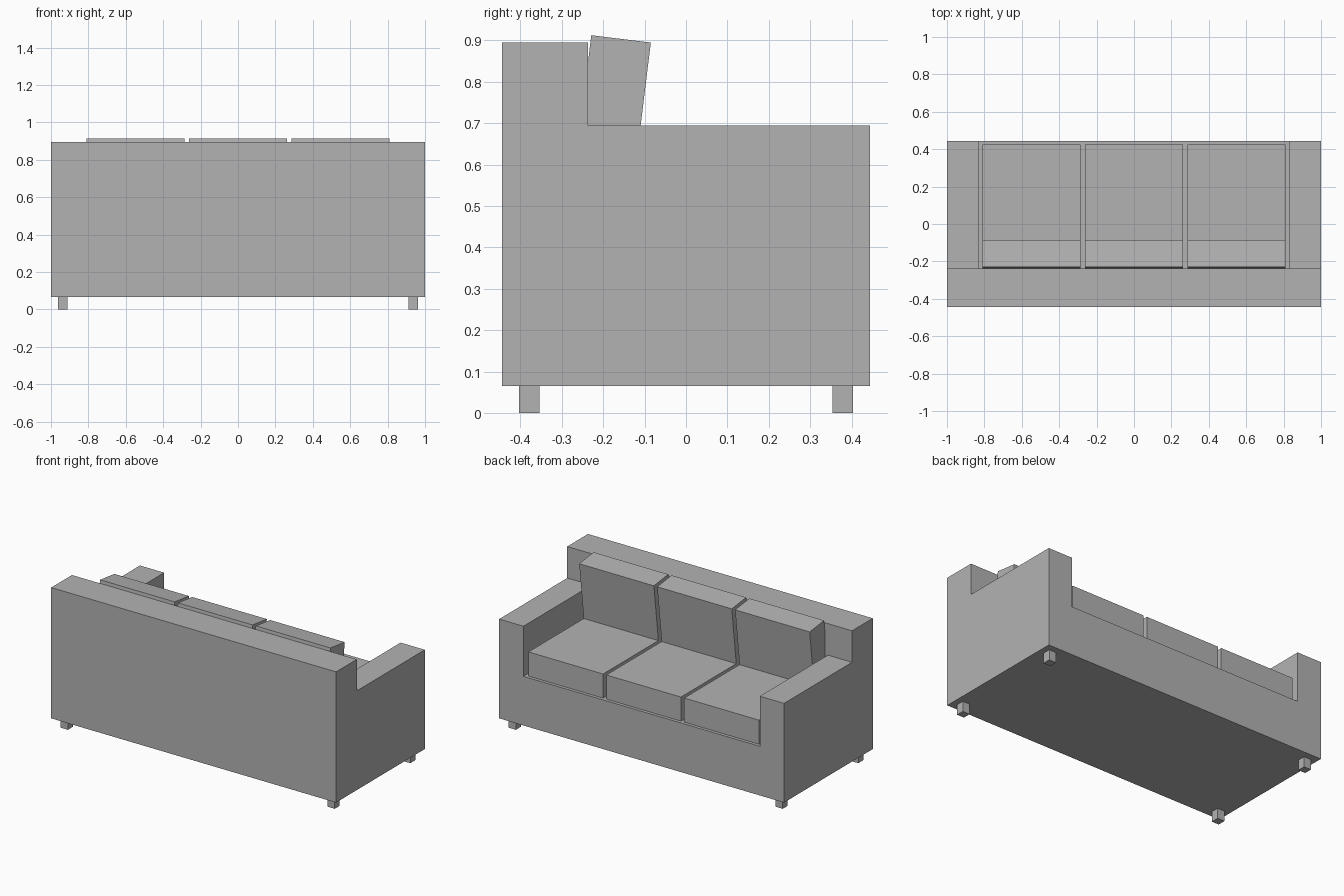
import bpy, bmesh, math
from mathutils import Matrix, Vector

if "Cube" in bpy.data.objects:
    bpy.data.objects.remove(bpy.data.objects["Cube"])

grey = bpy.data.materials.new("sofa grey")
grey.diffuse_color = (0.45, 0.45, 0.45, 1)
grey.use_nodes = True
grey.node_tree.nodes["Principled BSDF"].inputs["Base Color"].default_value = grey.diffuse_color


def add_mesh(name, bm):
    bmesh.ops.recalc_face_normals(bm, faces=bm.faces)
    me = bpy.data.meshes.new(name)
    bm.to_mesh(me)
    bm.free()
    me.materials.append(grey)
    ob = bpy.data.objects.new(name, me)
    bpy.context.collection.objects.link(ob)
    return ob


def box(name, x, y, z):
    """Box from (min, max) ranges."""
    bm = bmesh.new()
    bmesh.ops.create_cube(bm, size=1)
    for v in bm.verts:
        v.co = Vector([(lo + hi) / 2 + c * (hi - lo)
                       for c, (lo, hi) in zip(v.co, (x, y, z))])
    return add_mesh(name, bm)


def prism(name, profile, axis, lo, hi):
    """Extrude a 2D profile along x (points are y, z) or y (points are x, z)."""
    bm = bmesh.new()
    if axis == "x":
        verts = [bm.verts.new((lo, a, b)) for a, b in profile]
        move = (hi - lo, 0, 0)
    else:
        verts = [bm.verts.new((a, lo, b)) for a, b in profile]
        move = (0, hi - lo, 0)
    face = bm.faces.new(verts)
    ext = bmesh.ops.extrude_face_region(bm, geom=[face])
    new = [g for g in ext["geom"] if isinstance(g, bmesh.types.BMVert)]
    bmesh.ops.translate(bm, verts=new, vec=move)
    if not any(set(f.verts) == set(verts) for f in bm.faces):
        bm.faces.new(verts)
    return add_mesh(name, bm)


BACK_Y, ARM_Z, SEAT_Z, CUSHION_Z = -0.237, 0.695, 0.377, 0.53

# Body: one solid block with a T-shaped space cut above the seat and arms
body = box("sofa_body", (-1, 1), (-0.445, 0.445), (0.065, 0.895))
half = [(0.83, SEAT_Z), (0.83, ARM_Z), (1.2, ARM_Z), (1.2, 1.2)]
t_profile = half + [(-x, z) for x, z in reversed(half)]
cutter = prism("seat_space_cutter", t_profile, "y", BACK_Y, 1.0)
cutter.hide_render = True
cutter.hide_viewport = True
cut = body.modifiers.new("seat space", 'BOOLEAN')
cut.operation = 'DIFFERENCE'
cut.solver = 'EXACT'
cut.object = cutter

# Feet
for sx, side in ((-1, "left"), (1, "right")):
    for sy, end in ((-1, "rear"), (1, "seat_side")):
        cx, cy = sx * 0.937, sy * 0.379
        box(f"{end}_{side}_foot", (cx - 0.025, cx + 0.025),
            (cy - 0.025, cy + 0.025), (0, 0.065))

# Leaning back cushion section: top corners, then down the lean to the seat
lean = Matrix.Rotation(math.radians(7), 2)
across, down = lean @ Vector((-0.145, 0)), lean @ Vector((0, -0.375))
top_front = Vector((-0.085, 0.895))
top_rear = top_front + Vector((across.x, abs(across.y)))
drop = Vector((-abs(down.x), down.y))
section = [top_front, top_rear, top_rear + drop, top_front + drop]

# Three seat cushions and three back cushions
for i, cx in enumerate((-0.547, 0, 0.547), 1):
    x = (cx - 0.262, cx + 0.262)
    box(f"seat_cushion_{i}", x, (BACK_Y, 0.425), (SEAT_Z, CUSHION_Z))
    prism(f"back_cushion_{i}", section, "x", *x)
